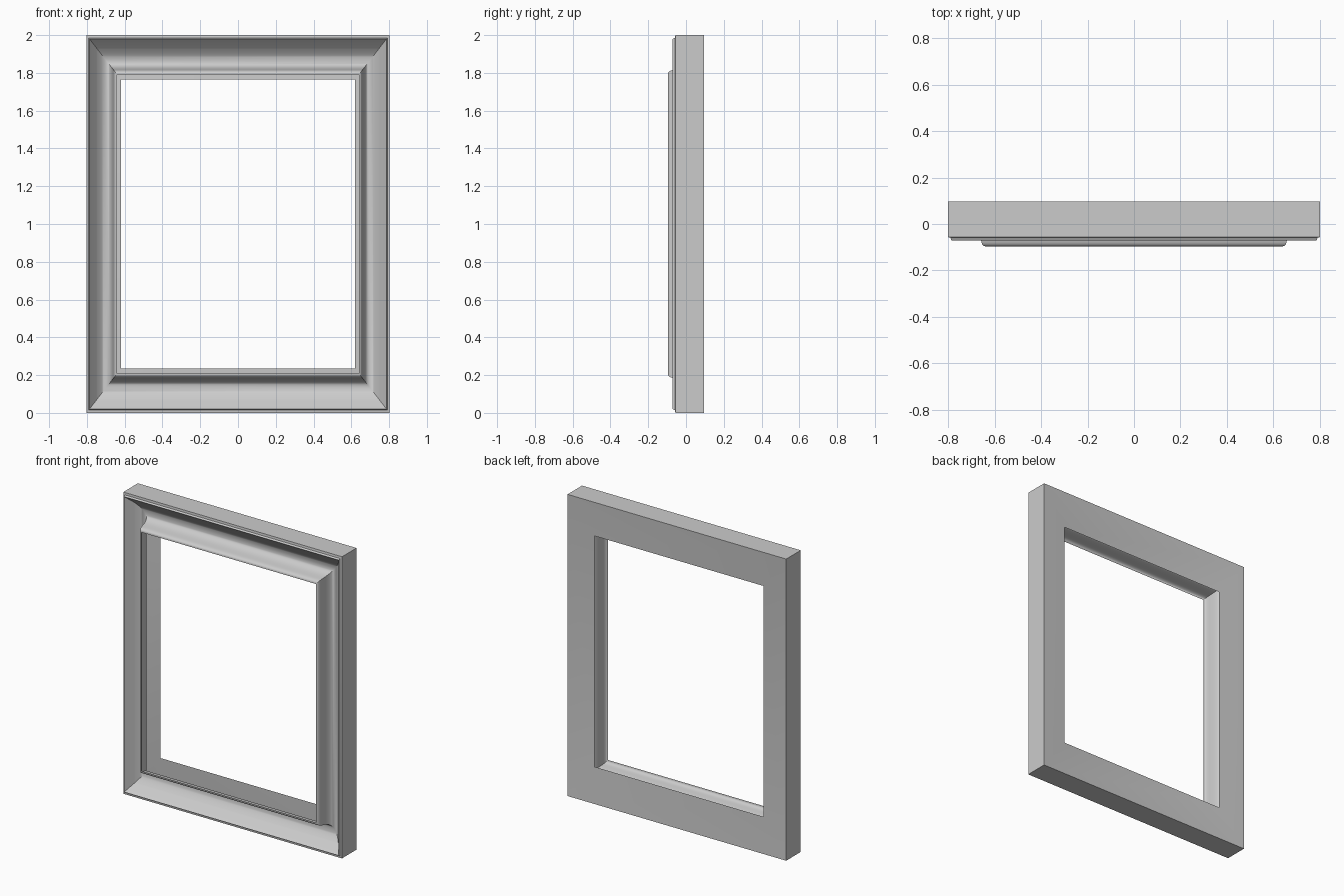
import bpy, math

if "Cube" in bpy.data.objects:
    bpy.data.objects.remove(bpy.data.objects["Cube"])

W, H = 0.802, 2.0      # half width, height
Z_STRETCH = 1.29       # rails are wider than the side stiles

def bezier(p0, p1, p2, p3, n):
    pts = []
    for i in range(n + 1):
        t = i / n
        s = 1 - t
        pts.append(tuple(s**3*a + 3*s*s*t*b + 3*s*t*t*c + t**3*d
                         for a, b, c, d in zip(p0, p1, p2, p3)))
    return pts

# open moulding section: (distance in from the outer edge, depth y)
# dished back sheet, outer wall, outer lip
profile = [(0.182, 0.075), (0, 0.096), (0, -0.056), (0.011, -0.059), (0.016, -0.071)]
# sloping inner side of the lip, then deep cove
profile += bezier((0.053, -0.018), (0.080, 0.012), (0.130, 0.065), (0.142, -0.060), 16)
# rounded crest; the shell stays open behind it
profile += bezier((0.142, -0.060), (0.145, -0.087), (0.150, -0.096), (0.162, -0.096), 6)[1:]

# sweep the section round four mitred corners
corners = [(-1, 0), (1, 0), (1, 1), (-1, 1)]
verts = []
for sx, top in corners:
    for d, y in profile:
        dz = d * Z_STRETCH
        verts.append((sx * (W - d), y, H - dz if top else dz))

n = len(profile)
faces = []
for c in range(4):
    e = (c + 1) % 4
    for i in range(n - 1):
        faces.append((c*n + i, c*n + i + 1, e*n + i + 1, e*n + i))

mesh = bpy.data.meshes.new("picture_frame")
mesh.from_pydata(verts, [], faces)
frame = bpy.data.objects.new("picture_frame", mesh)
bpy.context.collection.objects.link(frame)

# outer wall must face outward; smooth the moulding curves
bottom_wall = mesh.polygons[1]
if bottom_wall.normal.z > 0:
    mesh.flip_normals()
bpy.context.view_layer.objects.active = frame
frame.select_set(True)
bpy.ops.object.shade_smooth_by_angle(angle=math.radians(35))
